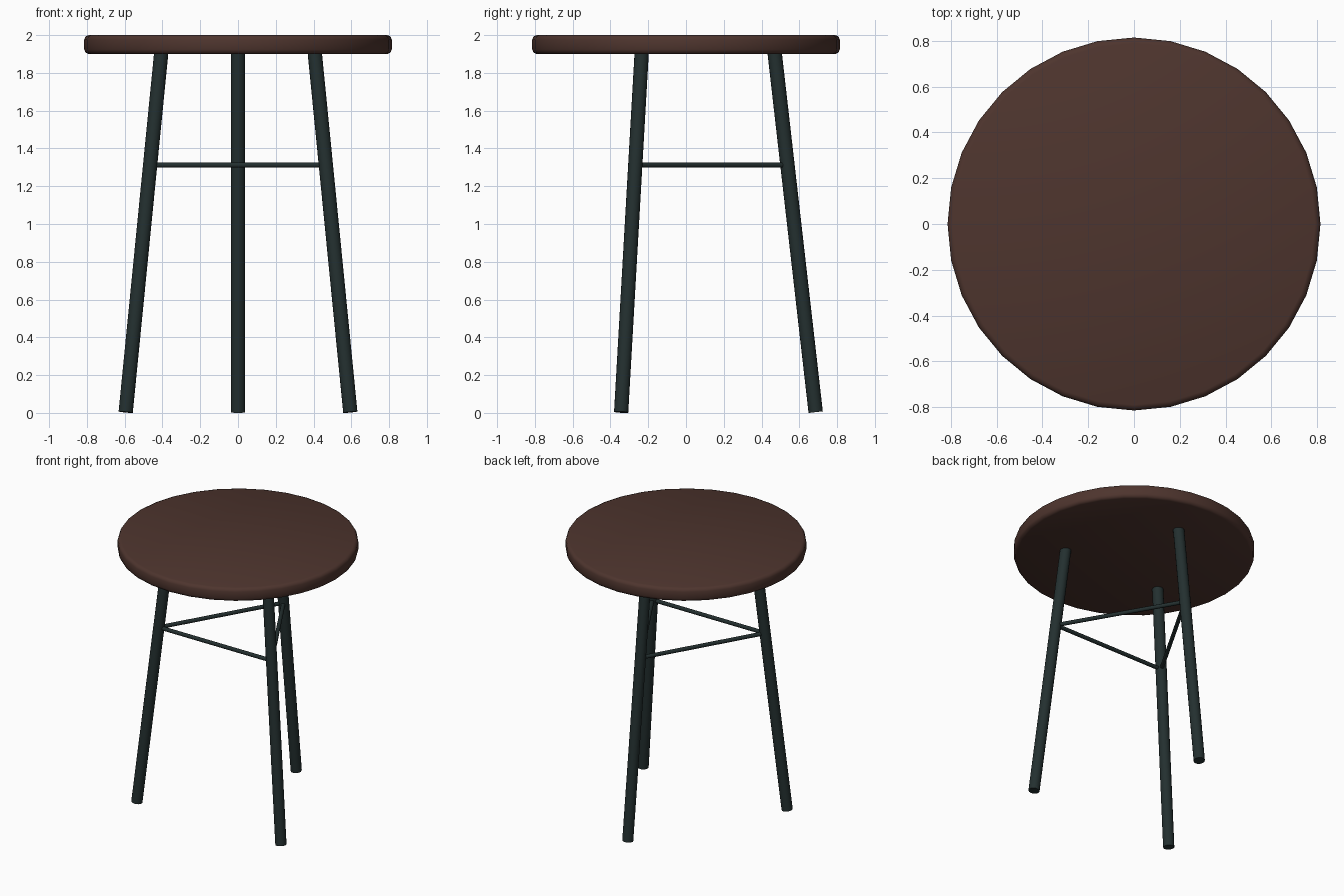
import bpy
import math
from mathutils import Vector

if "Cube" in bpy.data.objects:
    bpy.data.objects.remove(bpy.data.objects["Cube"])


def material(name, rgb):
    m = bpy.data.materials.new(name)
    m.diffuse_color = (*rgb, 1)
    m.use_nodes = True
    m.node_tree.nodes["Principled BSDF"].inputs["Base Color"].default_value = m.diffuse_color
    return m


BROWN = material("dark_brown_wood", (0.076, 0.035, 0.027))
METAL = material("dark_green_grey_metal", (0.017, 0.029, 0.029))


def finish(ob, name, mat):
    ob.name = name
    ob.data.materials.append(mat)
    bpy.ops.object.shade_smooth_by_angle(angle=math.radians(50))


def rod(name, a, b, radius, sides):
    """Round bar running from point a to point b."""
    d = b - a
    bpy.ops.mesh.primitive_cylinder_add(
        vertices=sides, radius=radius, depth=d.length, location=(a + b) / 2,
        rotation=d.to_track_quat('Z', 'Y').to_euler())
    finish(bpy.context.object, name, METAL)


def leg_point(angle, z):
    """Point on the centre line of a splayed leg at height z."""
    r = 0.687 - 0.217 * z / 1.9
    return Vector((r * math.cos(angle), r * math.sin(angle), z))


# Round seat with softened rims
bpy.ops.mesh.primitive_cylinder_add(vertices=32, radius=0.814, depth=0.1,
                                    location=(0, 0, 1.95))
seat = bpy.context.object
bevel = seat.modifiers.new("rounded_rim", 'BEVEL')
bevel.width = 0.024
bevel.segments = 2
bevel.limit_method = 'ANGLE'
bevel.angle_limit = math.radians(40)
bpy.ops.object.modifier_apply(modifier=bevel.name)
finish(seat, "seat", BROWN)

# Three splayed legs: one at the back, two at the front
angles = [math.radians(a) for a in (90, 210, 330)]
names = ["back", "front_left", "front_right"]
for name, a in zip(names, angles):
    rod(name + "_leg", leg_point(a, 0.004), leg_point(a, 1.91), 0.038, 16)

# Thin stretchers joining neighbouring legs
for i in range(3):
    j = (i + 1) % 3
    rod(f"stretcher_{names[i]}_to_{names[j]}",
        leg_point(angles[i], 1.312), leg_point(angles[j], 1.312), 0.014, 12)
